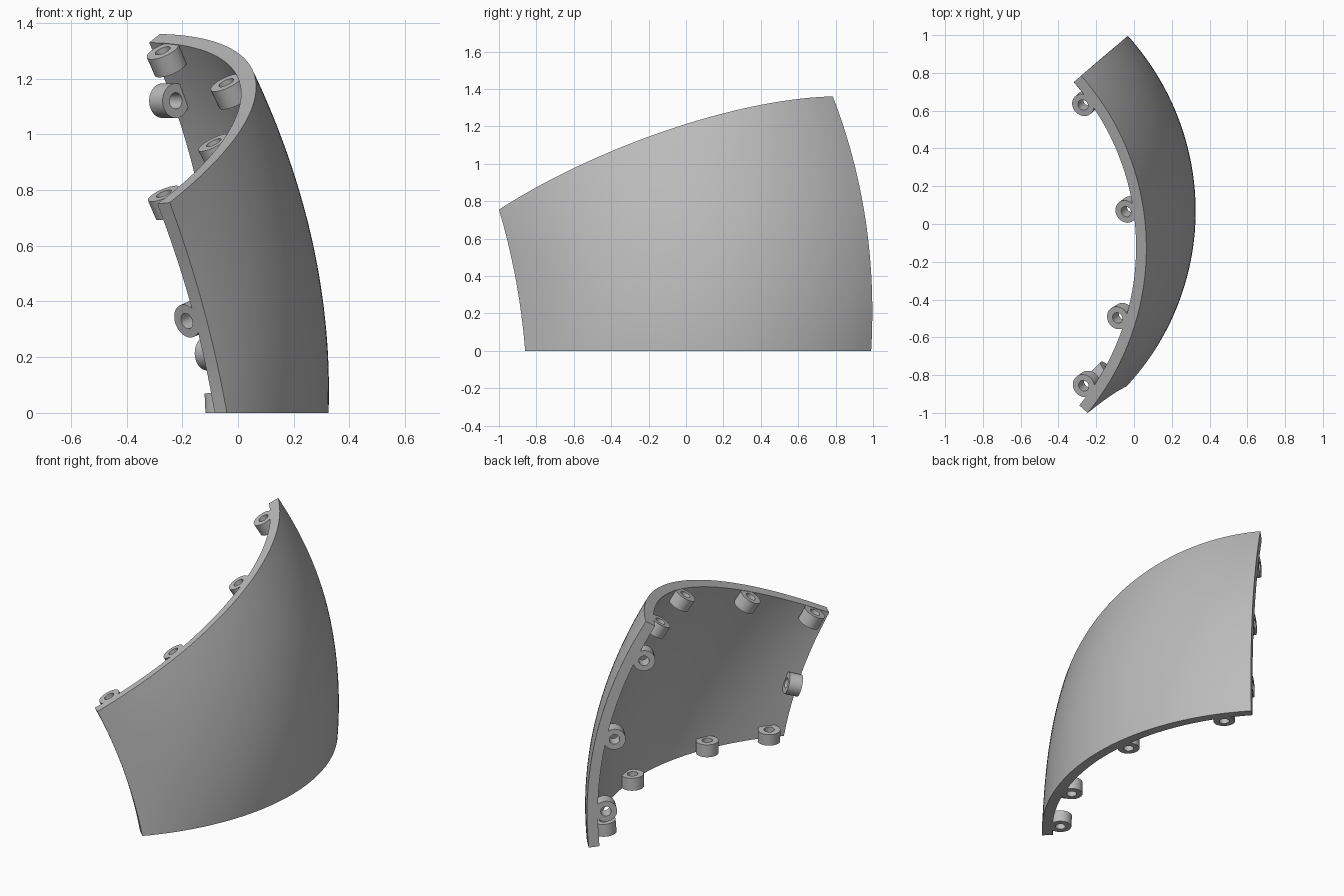
import bpy, bmesh, math
from mathutils import Vector as V

cube = bpy.data.objects.get("Cube")
if cube:
    bpy.data.objects.remove(cube, do_unlink=True)

grey = bpy.data.materials.new("plain grey")
grey.use_nodes = True
grey.diffuse_color = (0.5, 0.5, 0.5, 1)
grey.node_tree.nodes["Principled BSDF"].inputs["Base Color"].default_value = (0.5, 0.5, 0.5, 1)

THICK = 0.06
# Bottom, middle and top points of the three guide curves
FRONT = [V((-0.04, -0.86, 0)), V((-0.125, -0.91, 0.38)), V((-0.245, -1.0, 0.755))]
MIDDLE = [V((0.325, 0.065, 0)), V((0.27, 0.0, 0.59)), V((0.065, -0.1, 1.18))]
BACK = [V((-0.04, 0.99, 0)), V((-0.075, 0.96, 0.7)), V((-0.28, 0.785, 1.36))]


def guide(points, v):
    """Quadratic curve through three points."""
    a, b, c = points
    return a * (1 - v) * (1 - 2 * v) + b * 4 * v * (1 - v) + c * v * (2 * v - 1)


def surface(u, v):
    """Outer skin: u runs -1 (front) to 1 (back), v runs 0 to 1 upwards."""
    f, m, b = (guide(g, v) for g in (FRONT, MIDDLE, BACK))
    centre, half = (f + b) / 2, (b - f) / 2
    bulge = m - centre
    a = 2 * math.atan(bulge.length / half.length)
    s = u * a
    return (centre + half * math.sin(s) / math.sin(a)
            + bulge * (math.cos(s) - math.cos(a)) / (1 - math.cos(a)))


def frame(u, v):
    """Point, along direction, upward direction and outward normal."""
    e = 0.001
    du = (surface(u + e, v) - surface(u - e, v)).normalized()
    dv = (surface(u, v + e) - surface(u, v - e)).normalized()
    return surface(u, v), du, dv, du.cross(dv).normalized()


def finish(bm, name):
    bmesh.ops.recalc_face_normals(bm, faces=bm.faces)
    mesh = bpy.data.meshes.new(name)
    bm.to_mesh(mesh)
    bm.free()
    mesh.materials.append(grey)
    ob = bpy.data.objects.new(name, mesh)
    bpy.context.collection.objects.link(ob)
    bpy.ops.object.select_all(action="DESELECT")
    ob.select_set(True)
    bpy.context.view_layer.objects.active = ob
    bpy.ops.object.shade_smooth_by_angle(angle=math.radians(35))


# Curved panel: outer and inner skins joined by a rim
NU, NV = 64, 32
bm = bmesh.new()
skins = []
for depth in (0, THICK):
    rows = []
    for j in range(NV + 1):
        row = []
        for i in range(NU + 1):
            p, _, _, n = frame(2 * i / NU - 1, j / NV)
            p = p - n * depth
            p.z = max(p.z, 0)
            row.append(bm.verts.new(p))
        rows.append(row)
    skins.append(rows)
    for j in range(NV):
        for i in range(NU):
            bm.faces.new((rows[j][i], rows[j][i + 1], rows[j + 1][i + 1], rows[j + 1][i]))


def border(g):
    return (g[0][:-1] + [r[-1] for r in g[:-1]]
            + g[-1][:0:-1] + [r[0] for r in g[:0:-1]])


outer, inner = border(skins[0]), border(skins[1])
for k in range(len(outer)):
    q = (k + 1) % len(outer)
    bm.faces.new((outer[k], outer[q], inner[q], inner[k]))
finish(bm, "curved_panel")


def boss(name, u, v, side):
    """Drilled lug on the inner skin, flush with the named edge."""
    p, du, dv, n = frame(u, v)
    inward = {"top": -n.cross(du), "bottom": n.cross(du),
              "front": dv.cross(n), "back": -dv.cross(n)}[side]
    inward.normalize()
    across = n.cross(inward)
    start = p - n * (THICK + 0.045) + inward * 0.002
    profile = [(0.062, 0), (0.062, 0.075), (0.029, 0.075), (0.029, 0)]
    bm = bmesh.new()
    seg = 32
    rings = []
    for k in range(seg):
        t = math.tau * k / seg
        radial = n * math.cos(t) + across * math.sin(t)
        ring = []
        for r, d in profile:
            q = start + radial * r + inward * d
            q.z = max(q.z, 0)
            ring.append(bm.verts.new(q))
        rings.append(ring)
    for k in range(seg):
        a, b = rings[k], rings[(k + 1) % seg]
        for m in range(4):
            w = (m + 1) % 4
            bm.faces.new((a[m], a[w], b[w], b[m]))
    finish(bm, name)


# Mounting lugs around the four edges
for i, u in enumerate((-0.9, -0.46, 0.17, 0.86)):
    boss(f"top_lug_{i + 1}", u, 1, "top")
for i, u in enumerate((-0.9, -0.5, 0.15, 0.82)):
    boss(f"bottom_lug_{i + 1}", u, 0, "bottom")
for i, v in enumerate((0.15, 0.48, 0.85)):
    boss(f"back_lug_{i + 1}", 1, v, "back")
boss("front_lug", -1, 0.44, "front")
